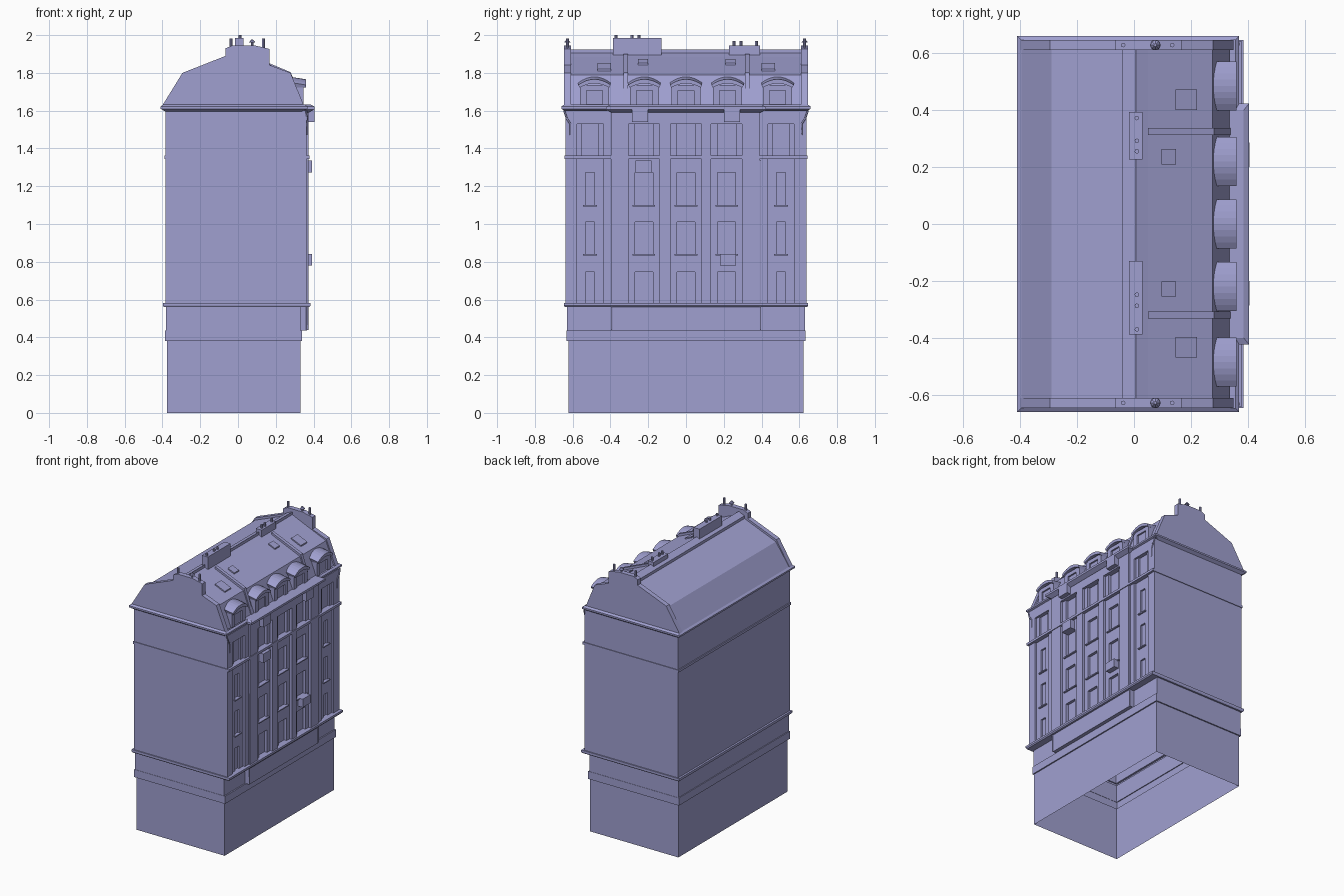
import bpy
import bmesh
from mathutils import Vector

default_cube = bpy.data.objects.get("Cube")
if default_cube:
    bpy.data.objects.remove(default_cube, do_unlink=True)

# One flat colour for the whole building
stone = bpy.data.materials.new("lavender stone")
stone.use_nodes = True
stone.diffuse_color = (0.35, 0.35, 0.63, 1)
stone.node_tree.nodes["Principled BSDF"].inputs["Base Color"].default_value = (0.35, 0.35, 0.63, 1)


def finish(name, bm):
    bmesh.ops.recalc_face_normals(bm, faces=bm.faces)
    mesh = bpy.data.meshes.new(name)
    bm.to_mesh(mesh)
    bm.free()
    mesh.materials.append(stone)
    obj = bpy.data.objects.new(name, mesh)
    bpy.context.collection.objects.link(obj)
    return obj


def add_box(bm, x, y, z):
    """Add a box given its (low, high) pair on each axis."""
    made = bmesh.ops.create_cube(bm, size=1)
    for vert in made["verts"]:
        vert.co = Vector([(lo + hi) / 2 + c * (hi - lo)
                          for c, (lo, hi) in zip(vert.co, (x, y, z))])


def box(name, x, y, z):
    bm = bmesh.new()
    add_box(bm, x, y, z)
    return finish(name, bm)


def skin(bm, rings, caps):
    loops = [[bm.verts.new(p) for p in ring] for ring in rings]
    count = len(loops[0])
    for low, high in zip(loops, loops[1:]):
        for i in range(count):
            j = (i + 1) % count
            bm.faces.new((low[i], low[j], high[j], high[i]))
    if caps:
        bm.faces.new(loops[0])
        bm.faces.new(loops[-1])


def prism_y(name, profile, y0, y1):
    """Extrude an x-z profile along y."""
    bm = bmesh.new()
    skin(bm, [[(x, y, z) for x, z in profile] for y in (y0, y1)], True)
    return finish(name, bm)


def pot(name, x, y, z0, z1, r_low=0.008, r_high=0.008):
    bm = bmesh.new()
    made = bmesh.ops.create_cone(bm, cap_ends=True, segments=8, radius1=r_low,
                                 radius2=r_high, depth=z1 - z0)
    bmesh.ops.translate(bm, verts=made["verts"], vec=(x, y, (z0 + z1) / 2))
    return finish(name, bm)


def pipe(name, points, radius):
    curve = bpy.data.curves.new(name, "CURVE")
    curve.dimensions = "3D"
    curve.bevel_depth = radius
    curve.bevel_resolution = 1
    line = curve.splines.new("POLY")
    line.points.add(len(points) - 1)
    for target, p in zip(line.points, points):
        target.co = (*p, 1)
    curve.materials.append(stone)
    obj = bpy.data.objects.new(name, curve)
    bpy.context.collection.objects.link(obj)


# Hollow walls, open underneath: (height, back x, facade x, half length)
wall_steps = [
    (0, -.375, .33, .623), (.38, -.375, .33, .623),
    (.38, -.386, .339, .632), (.435, -.386, .339, .632),
    (.435, -.38, .33, .63), (.56, -.38, .33, .63),
    (.56, -.392, .378, .642), (.568, -.397, .384, .646),
    (.582, -.397, .384, .646), (.582, -.383, .335, .638),
    (1.345, -.383, .335, .638), (1.345, -.39, .378, .643),
    (1.362, -.39, .378, .643), (1.362, -.383, .335, .638),
    (1.595, -.383, .335, .638), (1.61, -.41, .369, .66),
    (1.622, -.41, .369, .66), (1.632, -.395, .355, .645)]
bm = bmesh.new()
skin(bm, [[(a, -h, z), (b, -h, z), (b, h, z), (a, h, z)]
          for z, a, b, h in wall_steps], False)
finish("walls", bm)

# Projecting centre: plinth and crowning cornice
box("centre_plinth", (.325, .365), (-.393, .393), (.435, .56))
bm = bmesh.new()
skin(bm, [[(.3, -h, z), (x, -h, z), (x, h, z), (.3, h, z)]
          for z, x, h in ((1.59, .376, .395), (1.607, .404, .423),
                          (1.622, .404, .423), (1.632, .385, .4))], True)
finish("centre_cornice", bm)

# Facade bays: (centre, panel half width, window half width)
bays = [(-.508, .07, .023), (-.223, .082, .047), (0, .082, .047),
        (.215, .082, .047), (.503, .07, .023)]
windows = [(.582, .745), (.84, 1.01), (1.1, 1.272)]
INNER = .33

# Piers between the bays, deeper in the centre
edges = [-.638] + [c + s * w for c, w, _ in bays for s in (-1, 1)] + [.638]
bm = bmesh.new()
for y0, y1 in zip(edges[::2], edges[1::2]):
    if y0 < -.4 < y1 or y0 < .39 < y1:
        split = -.397 if y0 < 0 else .39
        add_box(bm, (INNER, .362 if y0 < 0 else .373), (y0, split), (.58, 1.6))
        add_box(bm, (INNER, .373 if y0 < 0 else .362), (split, y1), (.58, 1.6))
    else:
        depth = .373 if abs(y0) < .4 else .362
        add_box(bm, (INNER, depth), (y0, y1), (.58, 1.6))
finish("piers", bm)

# Recessed panels with window openings, lintels and sills
panels, friezes, sills = bmesh.new(), bmesh.new(), bmesh.new()
for centre, half, opening in bays:
    middle = abs(centre) < .4
    face = .355 if middle else .348
    front = .373 if middle else .362
    span = (centre - half, centre + half)
    for side in (-1, 1):
        y = sorted((centre + side * opening, centre + side * half))
        add_box(panels, (INNER, face), y, (.58, 1.345))
        y = sorted((centre + side * half * .6, centre + side * half))
        add_box(panels, (INNER, face), y, (1.36, 1.535))
    gaps = [w[1] for w in windows], [w[0] for w in windows[1:]] + [1.345]
    for z0, z1 in zip(*gaps):
        add_box(panels, (INNER, face), (centre - opening, centre + opening), (z0, z1))
    add_box(friezes, (INNER, front), span, (1.53, 1.6))
    for bottom, _ in windows[1:]:
        reach = opening + .013
        add_box(sills, (INNER, face + .012), (centre - reach, centre + reach),
                (bottom - .008, bottom))
finish("window_panels", panels)
finish("frieze", friezes)
finish("window_sills", sills)

# Small boxes hung on the facade
for y, z0, z1, x in ((-.225, 1.272, 1.337, .392), (.222, .78, .84, .392),
                     (-.243, 1.54, 1.606, .405), (.243, 1.54, 1.606, .405)):
    box("facade_box", (.34, x), (y - .043, y + .043), (z0, z1))

# Rainwater pipes
for side in (-1, 1):
    pipe("downpipe", [(.366, side * .393, .44), (.366, side * .393, 1.34)], .006)
    pipe("corner_spout", [(.362, side * .645, 1.6), (.366, side * .632, 1.56),
                          (.362, side * .612, 1.53), (.362, side * .612, 1.47)], .005)

# Mansard roof with raised ridge
prism_y("roof", [(-.4, 1.625), (-.29, 1.785), (-.04, 1.885), (-.04, 1.905),
                 (.007, 1.925), (.007, 1.905), (.05, 1.885), (.275, 1.788),
                 (.337, 1.625)], -.62, .62)

# Gable walls with chimney stacks and pots
gable = [(-.402, 1.625), (-.294, 1.8), (-.066, 1.89), (-.066, 1.93), (-.03, 1.945),
         (.09, 1.945), (.166, 1.927), (.166, 1.842), (.278, 1.8), (.35, 1.625)]
for side in (-1, 1):
    prism_y("gable_wall", gable, side * .61, side * .645)
    for x in (-.038, .134):
        pot("gable_pot", x, side * .628, 1.92, 1.982)
    pot("gable_pot", .075, side * .628, 1.93, 1.965, .006, .006)
    pot("gable_cowl", .075, side * .628, 1.96, 1.976, .018, .005)

# Ribs across the front roof slope
for y in (-.32, .325):
    prism_y("roof_rib", [(.05, 1.87), (.05, 1.9), (.28, 1.803), (.342, 1.625),
                         (.3, 1.625), (.26, 1.78)], y - .012, y + .012)

# Ridge chimneys
for y0, y1, top, spots in ((-.387, -.13, 1.985, (-.37, -.287, -.248)),
                           (.227, .393, 1.945, (.255, .292, .372))):
    box("ridge_chimney", (-.017, .03), (y0, y1), (1.87, top))
    for y in spots:
        pot("chimney_pot", .01, y, top - .01, min(top + .025, 2))


# Skylights lying on the upper slope
def slope_z(x):
    return 1.885 - (x - .05) * .431


for x0, x1, reach, places in ((.145, .222, .036, (-.432, .436)),
                              (.097, .148, .027, (-.228, .236))):
    shape = [(x0, slope_z(x0) - .01), (x0, slope_z(x0) + .009),
             (x1, slope_z(x1) + .009), (x1, slope_z(x1) - .01)]
    for y in places:
        prism_y("skylight", shape, y - reach, y + reach)


# Arched dormers with a recessed window
def arch(x, y, half, base, rise, steps=8):
    ts = [i / steps * 2 - 1 for i in range(steps + 1)]
    return [(x, y + half * t, base + rise * (1 - t * t)) for t in ts]


for y in (-.485, -.22, 0, .22, .485):
    bm = bmesh.new()
    for side in (-1, 1):
        add_box(bm, (.24, .346), sorted((y + side * .042, y + side * .077)), (1.625, 1.735))
    add_box(bm, (.24, .335), (y - .045, y + .045), (1.625, 1.735))
    add_box(bm, (.24, .346), (y - .045, y + .045), (1.708, 1.735))
    finish("dormer_body", bm)
    bm = bmesh.new()
    rings = []
    for x, lift in ((.23, .02), (.285, .012), (.36, 0)):
        top = arch(x, y, .086, 1.736 + lift, .03)
        under = arch(x, y, .078, 1.722, .022)
        rings.append(top + under[::-1])
    skin(bm, rings, True)
    finish("dormer_hood", bm)
